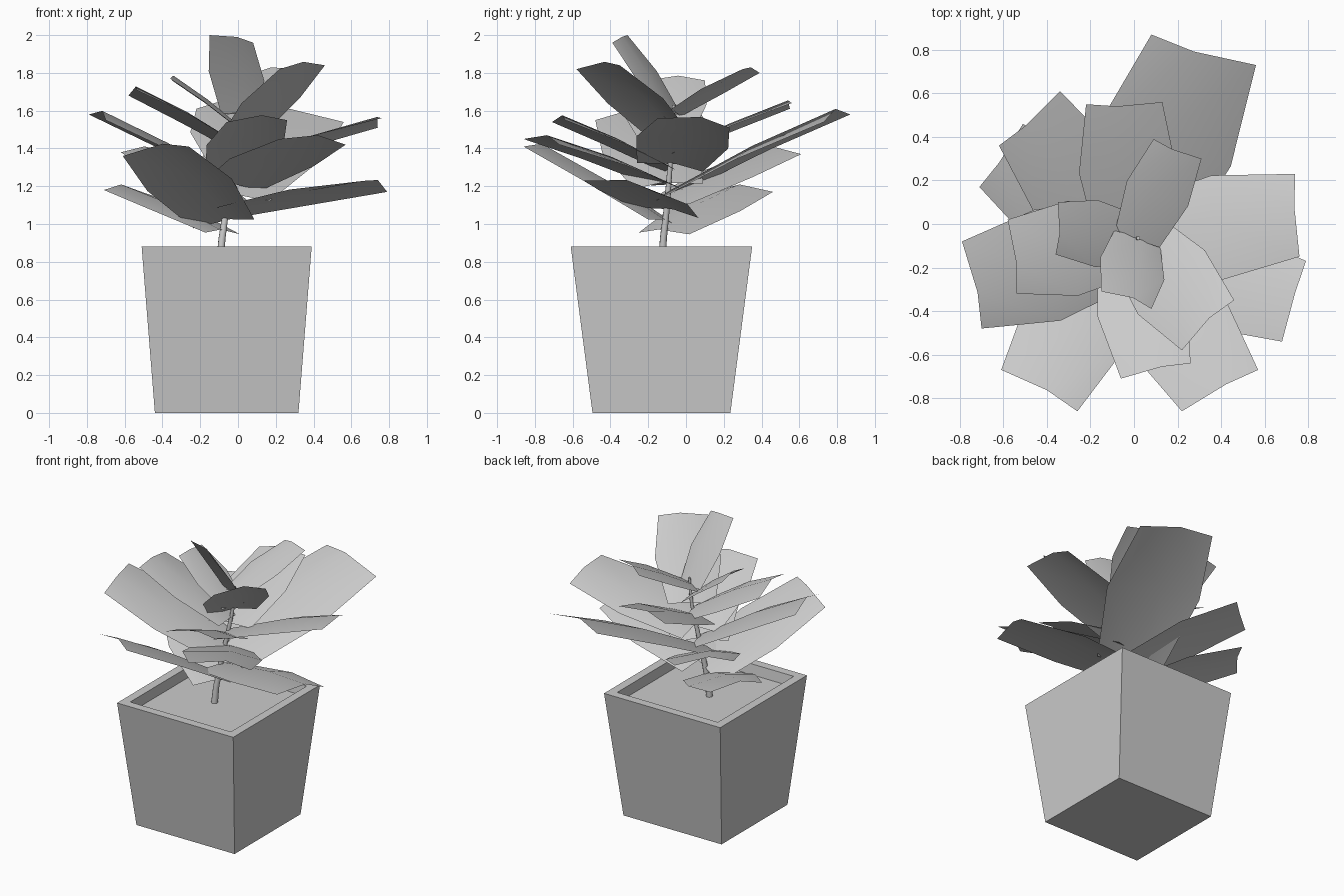
import bpy
import bmesh
from mathutils import Vector

cube = bpy.data.objects.get("Cube")
if cube:
    bpy.data.objects.remove(cube, do_unlink=True)

grey = bpy.data.materials.new("plain_grey")
grey.use_nodes = True
grey.diffuse_color = (0.6, 0.6, 0.6, 1)
grey.node_tree.nodes["Principled BSDF"].inputs["Base Color"].default_value = grey.diffuse_color


def add_object(name, data):
    data.materials.append(grey)
    obj = bpy.data.objects.new(name, data)
    bpy.context.collection.objects.link(obj)
    return obj


# Square tapered pot: outside wall, rim, inside wall and soil as stacked rings
def build_pot():
    bm = bmesh.new()
    centre = Vector((-0.06, -0.13, 0))
    rings = []
    for half_x, half_y, z in [(0.38, 0.365, 0), (0.45, 0.48, 0.88),
                              (0.39, 0.42, 0.88), (0.385, 0.41, 0.81)]:
        corners = [(-1, -1), (1, -1), (1, 1), (-1, 1)]
        rings.append([bm.verts.new(centre + Vector((sx * half_x, sy * half_y, z)))
                      for sx, sy in corners])
    for low, high in zip(rings, rings[1:]):
        for i in range(4):
            j = (i + 1) % 4
            bm.faces.new((low[i], low[j], high[j], high[i]))
    bm.faces.new(rings[0][::-1])
    bm.faces.new(rings[-1])
    mesh = bpy.data.meshes.new("pot")
    bm.to_mesh(mesh)
    bm.free()
    add_object("pot", mesh)


# Leaning stem that thins towards the top
STEM = [Vector(p) for p in [(-0.095, -0.125, 0.8), (-0.085, -0.12, 0.92), (-0.06, -0.1, 1.1),
                            (-0.02, -0.085, 1.3), (0.005, -0.07, 1.45), (0.02, -0.065, 1.63)]]


def build_stem():
    curve = bpy.data.curves.new("stem", "CURVE")
    curve.dimensions = "3D"
    curve.bevel_depth = 0.022
    curve.bevel_resolution = 2
    curve.use_fill_caps = True
    spline = curve.splines.new("POLY")
    spline.points.add(len(STEM) - 1)
    for i, (point, co) in enumerate(zip(spline.points, STEM)):
        point.co = (*co, 1)
        point.radius = 1 - 0.12 * i
    spline.use_smooth = True
    add_object("stem", curve)


def stem_at(z):
    for a, b in zip(STEM, STEM[1:]):
        if z <= b.z:
            return a.lerp(b, (z - a.z) / (b.z - a.z))
    return STEM[-1].copy()


# Leaf blade: three arched rows running from the stem to a blunt tip
ROWS = [(0.0, 0.92, 0.06, 0.0), (0.51, 1.28, 0.09, 0.015), (1.0, 1.0, 0.1, 0.0)]


def build_leaf(name, base_z, tip_left, tip_right):
    left, right = Vector(tip_left), Vector(tip_right)
    base = stem_at(base_z)
    axis = (left + right) / 2 - base
    side = right - left
    normal = side.cross(axis).normalized()
    bm = bmesh.new()
    grid = []
    for along, width, arch, bow in ROWS:
        middle = base + axis * along + normal * bow * axis.length
        row = [middle - side * width / 2,
               middle - side * width * 0.09 + normal * arch * side.length,
               middle + side * width / 2]
        grid.append([bm.verts.new(co) for co in row])
    for low, high in zip(grid, grid[1:]):
        for i in range(2):
            bm.faces.new((low[i], low[i + 1], high[i + 1], high[i])).smooth = True
    mesh = bpy.data.meshes.new(name)
    bm.to_mesh(mesh)
    bm.free()
    add_object(name, mesh)


# Height on the stem, then the left and right tip corners, from top to bottom
LEAVES = [
    (1.58, (0.09, 0.39, 1.8), (0.31, 0.3, 1.82)),
    (1.57, (0.08, -0.39, 1.96), (-0.15, -0.31, 2.0)),
    (1.5, (-0.36, -0.14, 1.77), (-0.35, 0.1, 1.76)),
    (1.45, (0.46, -0.35, 1.84), (0.22, -0.58, 1.82)),
    (1.4, (-0.54, -0.32, 1.71), (-0.58, 0.02, 1.68)),
    (1.36, (-0.22, 0.55, 1.61), (0.13, 0.56, 1.64)),
    (1.3, (0.74, 0.23, 1.51), (0.76, -0.15, 1.56)),
    (1.28, (0.26, -0.64, 1.55), (-0.06, -0.71, 1.54)),
    (1.2, (-0.7, -0.48, 1.55), (-0.79, -0.08, 1.58)),
    (1.19, (0.57, -0.67, 1.42), (0.22, -0.86, 1.45)),
    (1.14, (0.08, 0.87, 1.58), (0.56, 0.73, 1.54)),
    (1.11, (-0.62, 0.36, 1.38), (-0.34, 0.61, 1.37)),
    (1.06, (0.79, -0.17, 1.17), (0.68, -0.54, 1.23)),
    (1.0, (-0.26, -0.86, 1.41), (-0.61, -0.67, 1.36)),
    (0.95, (-0.71, 0.17, 1.18), (-0.51, 0.46, 1.17)),
]

build_pot()
build_stem()
for number, leaf in enumerate(LEAVES, 1):
    build_leaf(f"leaf_{number}", *leaf)
